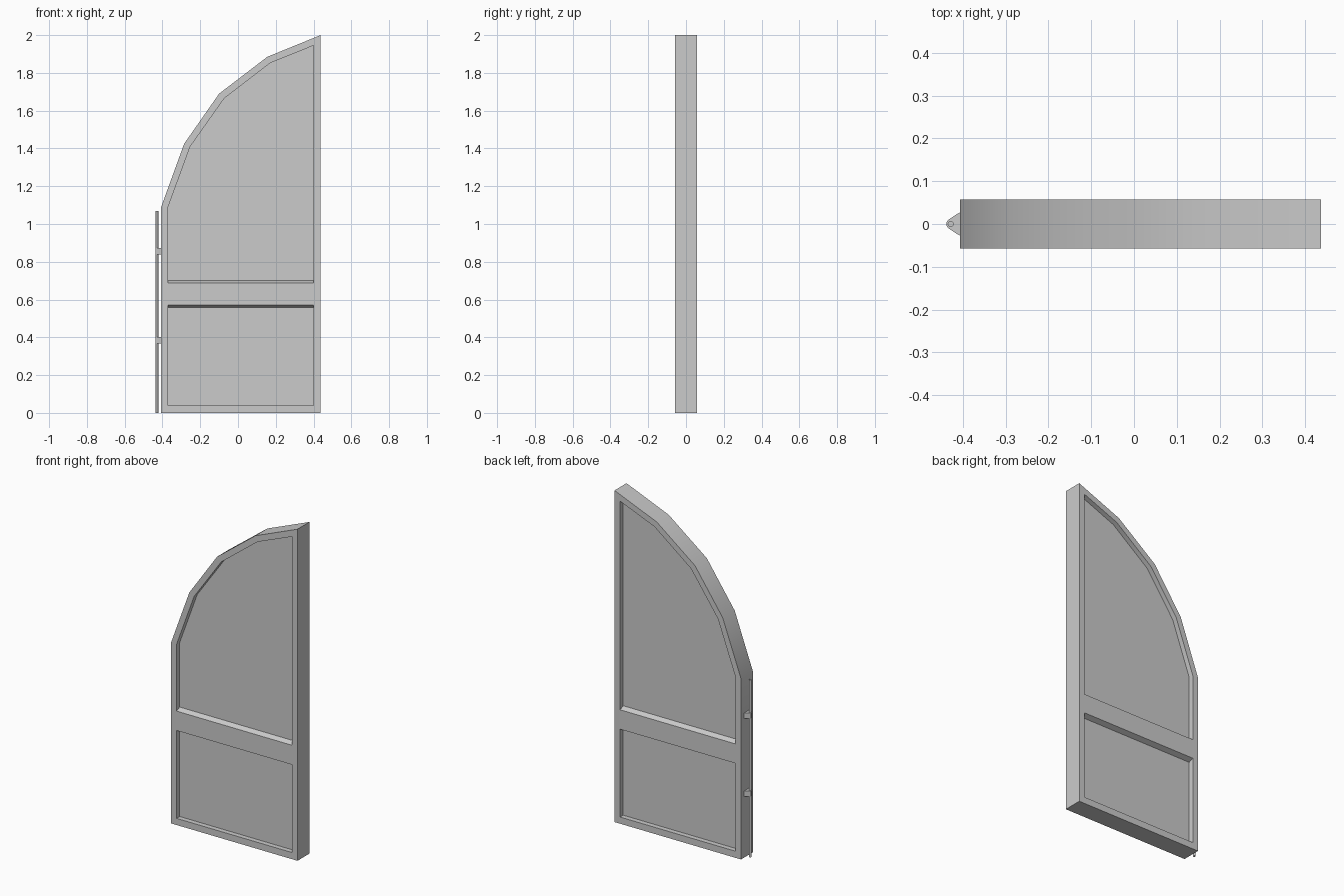
import bpy, bmesh, math

if "Cube" in bpy.data.objects:
    bpy.data.objects.remove(bpy.data.objects["Cube"])

T = 0.057      # half thickness of the door
D = 0.03       # panel recess depth


def loft(name, ring_a, ring_b):
    """Closed solid between two matching rings of 3D points."""
    bm = bmesh.new()
    a = [bm.verts.new(p) for p in ring_a]
    b = [bm.verts.new(p) for p in ring_b]
    n = len(a)
    bm.faces.new(a)
    bm.faces.new(b[::-1])
    for i in range(n):
        j = (i + 1) % n
        bm.faces.new((a[i], b[i], b[j], a[j]))
    bmesh.ops.recalc_face_normals(bm, faces=bm.faces)
    me = bpy.data.meshes.new(name)
    bm.to_mesh(me)
    bm.free()
    ob = bpy.data.objects.new(name, me)
    bpy.context.collection.objects.link(ob)
    return ob


def at_y(profile, y):
    return [(x, y, z) for x, z in profile]


def select_only(ob):
    bpy.ops.object.select_all(action='DESELECT')
    ob.select_set(True)
    bpy.context.view_layer.objects.active = ob


# Door leaf: half-arched slab
outline = [(-0.407, 0), (0.437, 0), (0.437, 2.0), (0.155, 1.885),
           (-0.10, 1.69), (-0.285, 1.425), (-0.407, 1.09)]
door = loft("door_leaf", at_y(outline, -T), at_y(outline, T))


# Panel outlines; the edges along the middle rail slope inwards
def upper(bottom):
    return [(-0.37, bottom), (0.40, bottom), (0.40, 1.945), (0.17, 1.852),
            (-0.073, 1.665), (-0.253, 1.41), (-0.37, 1.09)]


def lower(top):
    return [(-0.37, 0.04), (0.40, 0.04), (0.40, top), (-0.37, top)]


# Recess both panels on both faces
for s in (-1, 1):
    for panel, z_floor, z_out in ((upper, 0.70, 0.674), (lower, 0.557, 0.583)):
        cutter = loft("panel_cutter", at_y(panel(z_floor), s * (T - D)),
                      at_y(panel(z_out), s * (T + D)))
        cutter.hide_render = True
        mod = door.modifiers.new("recess", 'BOOLEAN')
        mod.operation = 'DIFFERENCE'
        mod.solver = 'EXACT'
        mod.object = cutter
        select_only(door)
        bpy.ops.object.modifier_apply(modifier=mod.name)
        bpy.data.objects.remove(cutter, do_unlink=True)
select_only(door)
bpy.ops.object.shade_smooth_by_angle(angle=math.radians(30))

# Vertical bolt rod on the hinge edge
bpy.ops.mesh.primitive_cylinder_add(vertices=12, radius=0.007, depth=1.07,
                                    location=(-0.429, 0, 0.535))
rod = bpy.context.object
rod.name = "bolt_rod"
bpy.ops.object.shade_smooth_by_angle(angle=math.radians(40))

# Tapered brackets holding the rod
bracket = [(-0.405, -0.028), (-0.413, -0.024), (-0.434, -0.010),
           (-0.438, -0.005), (-0.438, 0.005), (-0.434, 0.010),
           (-0.413, 0.024), (-0.405, 0.028)]
for i, z in enumerate((0.385, 0.855)):
    loft(f"rod_bracket_{i + 1}", [(x, y, z - 0.017) for x, y in bracket],
         [(x, y, z + 0.017) for x, y in bracket])
